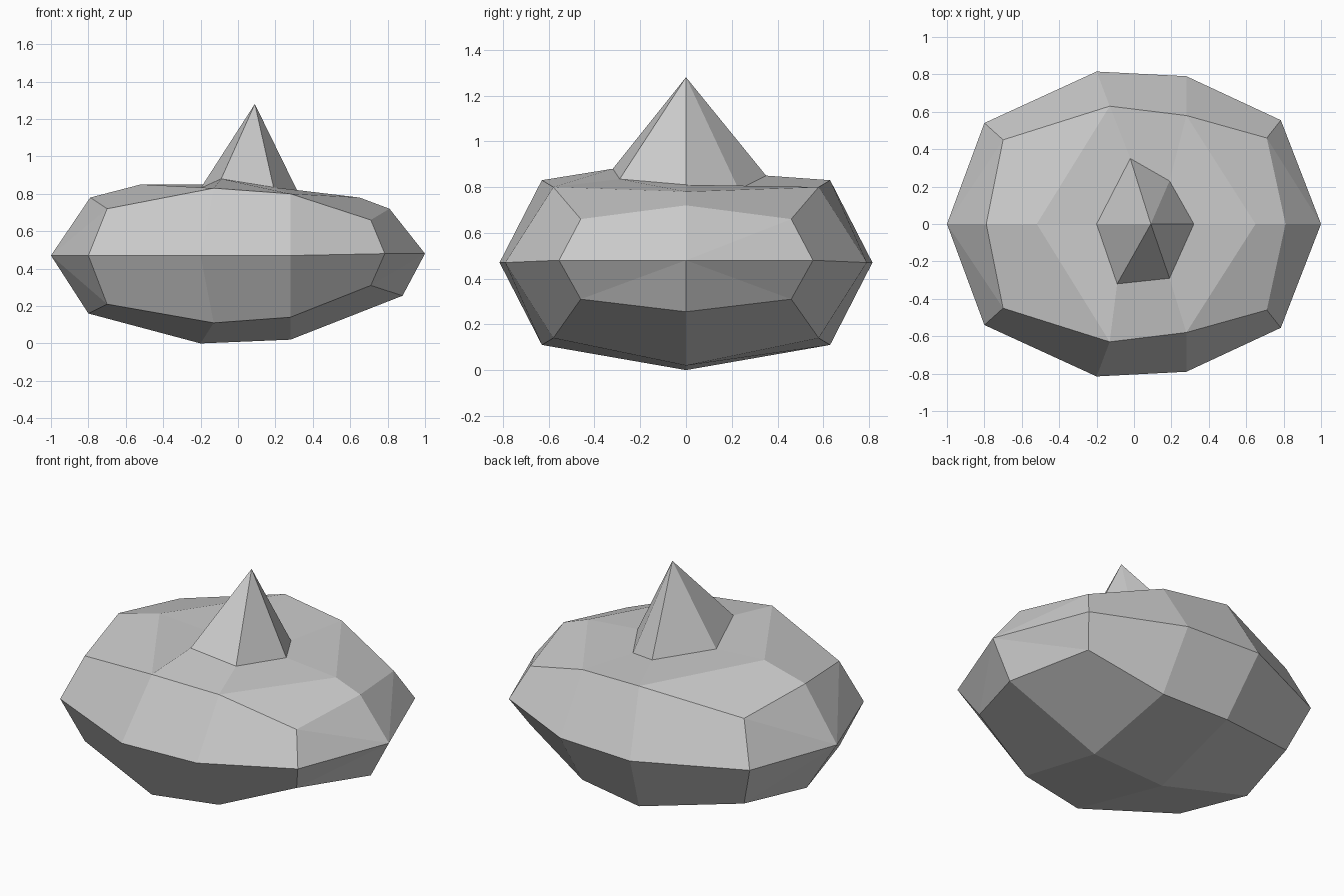
import bpy
import bmesh

cube = bpy.data.objects.get("Cube")
if cube:
    bpy.data.objects.remove(cube, do_unlink=True)

stone = bpy.data.materials.new("grey stone")
stone.use_nodes = True
colour = (0.6, 0.6, 0.6, 1)
stone.diffuse_color = colour
stone.node_tree.nodes["Principled BSDF"].inputs["Base Color"].default_value = colour


def finish(bm, name):
    mesh = bpy.data.meshes.new(name)
    bm.to_mesh(mesh)
    bm.free()
    mesh.materials.append(stone)
    obj = bpy.data.objects.new(name, mesh)
    bpy.context.collection.objects.link(obj)
    return obj


def section(bm, top, upper, middle, lower, bottom):
    """Eight-sided cross-section, mirrored across y = 0."""
    side = [upper, middle, lower]
    loop = [top] + side + [bottom] + [(x, -y, z) for x, y, z in reversed(side)]
    return [bm.verts.new(p) for p in loop]


def bridge(bm, a, b, skip=()):
    n = len(a)
    for i in range(n):
        if i not in skip:
            j = (i + 1) % n
            bm.faces.new((a[i], a[j], b[j], b[i]))


# Peak foot, shared by the boulder opening and the peak
foot = [(-0.2, 0, 0.83), (-0.02, 0.35, 0.85), (0.19, 0.23, 0.79),
        (0.32, 0, 0.81), (0.19, -0.29, 0.835), (-0.09, -0.32, 0.88)]

# Boulder: four cross-sections along x, closed by a point at each end
bm = bmesh.new()
a = section(bm, (-0.79, 0, 0.78), (-0.7, 0.45, 0.72), (-0.8, 0.54, 0.47),
            (-0.7, 0.45, 0.21), (-0.8, 0, 0.16))
b = section(bm, (-0.52, 0, 0.85), (-0.13, 0.63, 0.83), (-0.2, 0.815, 0.47),
            (-0.13, 0.63, 0.11), (-0.2, 0, 0))
c = section(bm, (0.65, 0, 0.78), (0.28, 0.58, 0.8), (0.28, 0.79, 0.47),
            (0.28, 0.58, 0.14), (0.28, 0, 0.02))
d = section(bm, (0.81, 0, 0.72), (0.71, 0.46, 0.66), (0.785, 0.555, 0.48),
            (0.71, 0.46, 0.31), (0.88, 0, 0.255))
bridge(bm, a, b)
bridge(bm, b, c, skip=(0, 7))
bridge(bm, c, d)
for ring, tip in ((a, (-1, 0, 0.47)), (d, (1, 0, 0.48))):
    end = bm.verts.new(tip)
    for i in range(8):
        bm.faces.new((ring[i], ring[(i + 1) % 8], end))

# Shoulder between the upper rim and the peak foot
rim = [b[0], b[1], c[1], c[0], c[7], b[7]]
bridge(bm, rim, [bm.verts.new(p) for p in foot])
bmesh.ops.recalc_face_normals(bm, faces=bm.faces)
finish(bm, "boulder")

# Peak: six-sided spike
bm = bmesh.new()
base = [bm.verts.new(p) for p in foot]
apex = bm.verts.new((0.09, 0, 1.28))
for i in range(6):
    bm.faces.new((base[(i + 1) % 6], base[i], apex))
bm.normal_update()
finish(bm, "peak")
